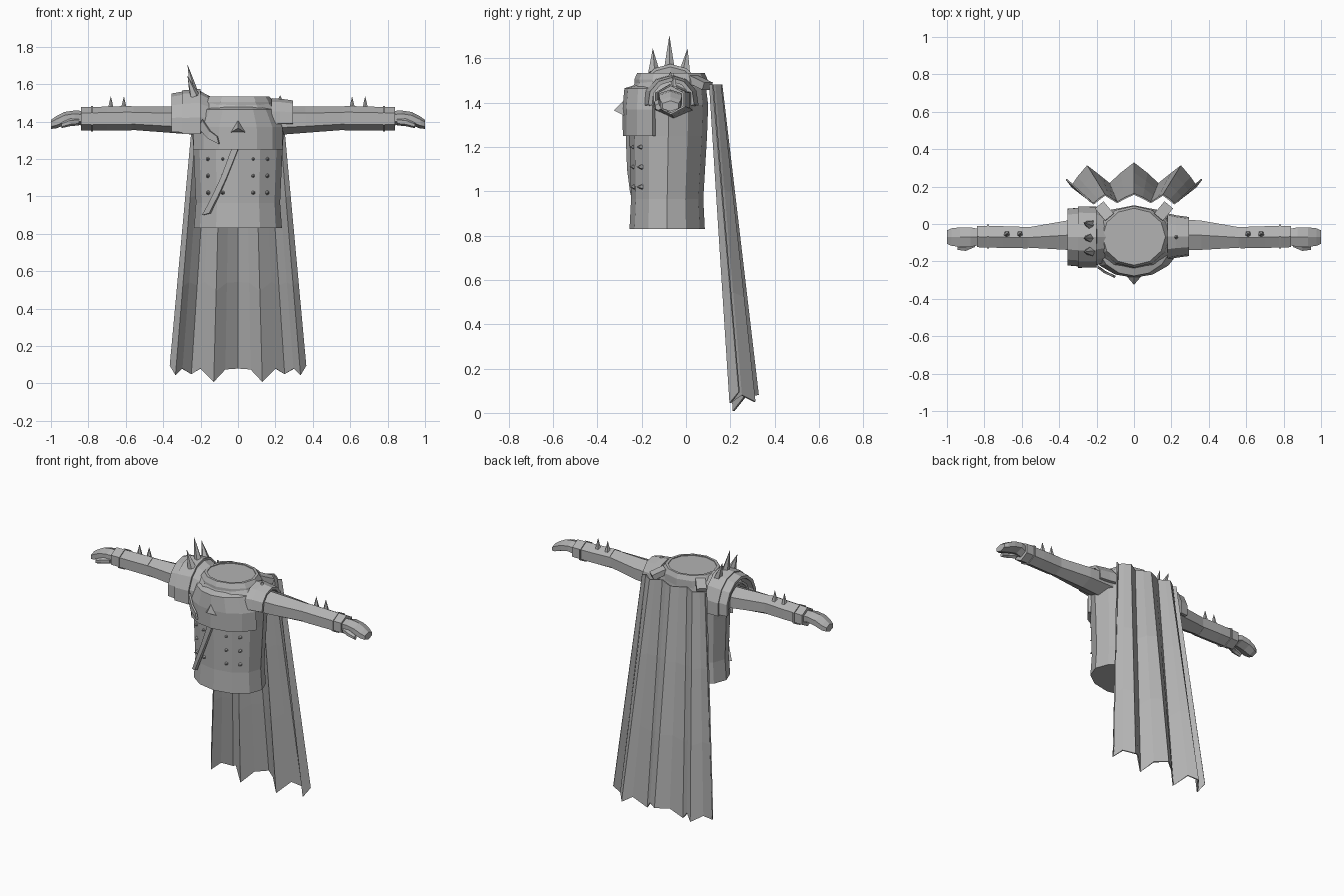
import bpy, bmesh, math
from mathutils import Vector, Matrix

if "Cube" in bpy.data.objects:
    bpy.data.objects.remove(bpy.data.objects["Cube"])

GREY = bpy.data.materials.new("plain grey")
GREY.diffuse_color = (0.45, 0.45, 0.45, 1)
GREY.use_nodes = True
GREY.node_tree.nodes["Principled BSDF"].inputs["Base Color"].default_value = GREY.diffuse_color


def finish(name, bm, thick=0.0, offset=-1):
    bmesh.ops.recalc_face_normals(bm, faces=bm.faces)
    me = bpy.data.meshes.new(name)
    bm.to_mesh(me)
    bm.free()
    me.materials.append(GREY)
    ob = bpy.data.objects.new(name, me)
    bpy.context.collection.objects.link(ob)
    if thick:
        mod = ob.modifiers.new("thickness", 'SOLIDIFY')
        mod.thickness = thick
        mod.offset = offset
    return ob


def loft(name, rows, closed=True, cap=True, thick=0.0, offset=-1):
    """Skin a list of point rows."""
    bm = bmesh.new()
    vs = [[bm.verts.new(p) for p in r] for r in rows]
    n = len(rows[0])
    for a, b in zip(vs, vs[1:]):
        for i in range(n if closed else n - 1):
            j = (i + 1) % n
            bm.faces.new((a[i], a[j], b[j], b[i]))
    if closed and cap:
        bm.faces.new(vs[0])
        bm.faces.new(vs[-1])
    return finish(name, bm, thick, offset)


def angles(a0, a1, n):
    return [math.radians(a0 + (a1 - a0) * i / n) for i in range(n + 1)]


def ring_z(z, cy, rx, ry, angs):
    return [(rx * math.cos(a), cy + ry * math.sin(a), z) for a in angs]


def ring_x(x, cy, cz, ry, rz, angs):
    return [(x, cy + ry * math.cos(a), cz + rz * math.sin(a)) for a in angs]


def spike(name, base, tip, r, sides=5):
    base, tip = Vector(base), Vector(tip)
    d = tip - base
    bm = bmesh.new()
    m = Matrix.Translation((base + tip) / 2) @ d.to_track_quat('Z', 'Y').to_matrix().to_4x4()
    bmesh.ops.create_cone(bm, cap_ends=True, segments=sides, radius1=r, radius2=0,
                          depth=d.length, matrix=m)
    return finish(name, bm)


def box(name, loc, size, rot=(0, 0, 0)):
    bm = bmesh.new()
    bmesh.ops.create_cube(bm, size=1, matrix=Matrix.Diagonal((*size, 1)))
    ob = finish(name, bm)
    ob.location, ob.rotation_euler = loc, rot
    return ob


def front_y(x, rx, ry):
    return -0.085 - ry * math.sqrt(max(0, 1 - (x / rx) ** 2))


def plate(name, pts, rx, ry, thick):
    """Flat strip of left/right edge pairs laid on the front of the body."""
    rows = [[(x, front_y(x, rx, ry), z) for x, z in pair] for pair in pts]
    return loft(name, rows, closed=False, thick=thick, offset=0)


# torso and shoulders
full12 = angles(0, 330, 11)
loft("torso", [ring_z(z, cy, rx, ry, full12) for z, cy, rx, ry in (
    (0.83, -.085, .235, .170), (0.965, -.085, .225, .163), (1.25, -.08, .238, .175),
    (1.39, -.08, .248, .180), (1.47, -.075, .215, .165), (1.53, -.07, .158, .145))])

# raised rim round the neck opening
loft("collar", [ring_z(z, -.068, rx, ry, full12) for z, rx, ry in (
    (1.46, .20, .165), (1.505, .19, .165), (1.535, .168, .152), (1.535, .15, .137),
    (1.515, .15, .137))], cap=False)

# front breastplate
arc = angles(200, 340, 6)
loft("breastplate", [ring_z(z, -.08, rx, ry, arc) for z, rx, ry in (
    (1.25, .255, .205), (1.37, .253, .207), (1.465, .205, .198), (1.48, .165, .15))],
    closed=False, thick=.02)
spike("breastplate_stud", (0, -.275, 1.365), (0, -.325, 1.365), .05, 3).name = "chest_emblem"

# coat buttons, flap and strap
for x in (-.158, -.08, .08, .155):
    for z in (1.2, 1.11, 1.02):
        y = front_y(x, .232, .166)
        spike("coat_button", (x, y + .012, z), (x * 1.05, y - .016, z), .013, 6)
plate("coat_flap", [((-.035, 1.25), (.0, 1.25)), ((-.09, 1.1), (-.06, 1.1)),
                    ((-.145, 0.98), (-.105, 1.0)), ((-.188, .90), (-.15, .91))],
      .24, .178, .018)
plate("chest_strap", [((-.205, 1.36), (-.19, 1.41)), ((-.16, 1.31), (-.15, 1.35)),
                      ((-.10, 1.28), (-.11, 1.32))], .265, .213, .012)

# arms, bracers, hands
hexa = [a + math.pi / 6 for a in angles(0, 300, 5)]
for s, side in ((-1, "left"), (1, "right")):
    def limb(name, data):
        loft(side + name, [ring_x(s * x, cy, cz, ry / .866, rz, hexa)
                           for x, cy, cz, ry, rz in data])
    limb("_arm", ((.17, -.055, 1.405, .085, .08), (.36, -.06, 1.41, .078, .07),
                  (.56, -.072, 1.418, .055, .063), (.84, -.07, 1.418, .05, .052)))
    limb("_bracer", ((.57, -.073, 1.418, .057, .066), (.70, -.07, 1.416, .058, .064),
                     (.84, -.068, 1.415, .056, .062)))
    limb("_bracer_band", ((.775, -.068, 1.415, .064, .069), (.785, -.068, 1.415, .064, .069)))
    limb("_hand", ((.82, -.07, 1.415, .042, .042), (.875, -.07, 1.425, .052, .034),
                   (.93, -.07, 1.415, .052, .036), (.975, -.07, 1.395, .047, .032),
                   (1.0, -.07, 1.385, .036, .024)))
    limb("_thumb", ((.85, -.105, 1.40, .018, .02), (.90, -.125, 1.395, .019, .02),
                    (.945, -.125, 1.38, .013, .015)))
    for x in (.61, .68):
        spike(side + "_bracer_spike", (s * x, -.055, 1.465), (s * x, -.055, 1.535), .018)
    # cape clasps behind the shoulders
    box(side + "_cape_clasp", (s * .155, .065, 1.49), (.06, .09, .035),
        (-.35, 0, -s * math.radians(40)))

# large layered shoulder guard with three spikes
guard = angles(-12, 192, 8)
loft("large_shoulder_guard", [ring_x(x, -.07, 1.38, ry, rz, guard) for x, ry, rz in (
    (-.355, .155, .17), (-.30, .16, .18), (-.215, .16, .19), (-.15, .135, .155))],
    closed=False, thick=.02)
loft("shoulder_guard_rim", [ring_x(x, -.07, 1.375, ry, rz, guard) for x, ry, rz in (
    (-.30, .168, .192), (-.20, .166, .2))], closed=False, thick=.015)
loft("inner_shoulder_guard", [ring_x(x, -.065, 1.395, ry, rz, guard) for x, ry, rz in (
    (-.34, .11, .115), (-.22, .12, .125))], closed=False, thick=.015)
for y, dy, tip in ((-.145, -.005, 1.645), (-.075, 0, 1.705), (-.005, .012, 1.645)):
    spike("shoulder_spike", (-.232, y, 1.535), (-.27, y + dy, tip), .028)

# small shoulder guard
small = angles(-8, 188, 6)
loft("small_shoulder_guard", [ring_x(x, -.067, 1.405, ry, rz, small) for x, ry, rz in (
    (.18, .125, .12), (.225, .115, .118), (.295, .105, .108))], closed=False, thick=.018)
spike("small_shoulder_stud", (.225, -.07, 1.515), (.225, -.07, 1.54), .014)

# pleated cape: hem x, y, z then top x, y for one half
half = [(0, .325, .08, 0, .16), (.07, .27, .075, .045, .14), (.13, .215, .008, .09, .115),
        (.2, .27, .08, .13, .14), (.25, .31, .05, .155, .155), (.3, .25, .08, .19, .13),
        (.335, .2, .045, .215, .108), (.362, .24, .095, .235, .122)]
folds = [(-a, b, c, -d, e) for a, b, c, d, e in half[:0:-1]] + half
hem = [Vector((a, b, c)) for a, b, c, d, e in folds]
top = [Vector((d, e, 1.482)) for a, b, c, d, e in folds]
loft("cape", [[h.lerp(t, f) for h, t in zip(hem, top)] for f in (0, .33, .66, 1)],
     closed=False, thick=.008, offset=0)
